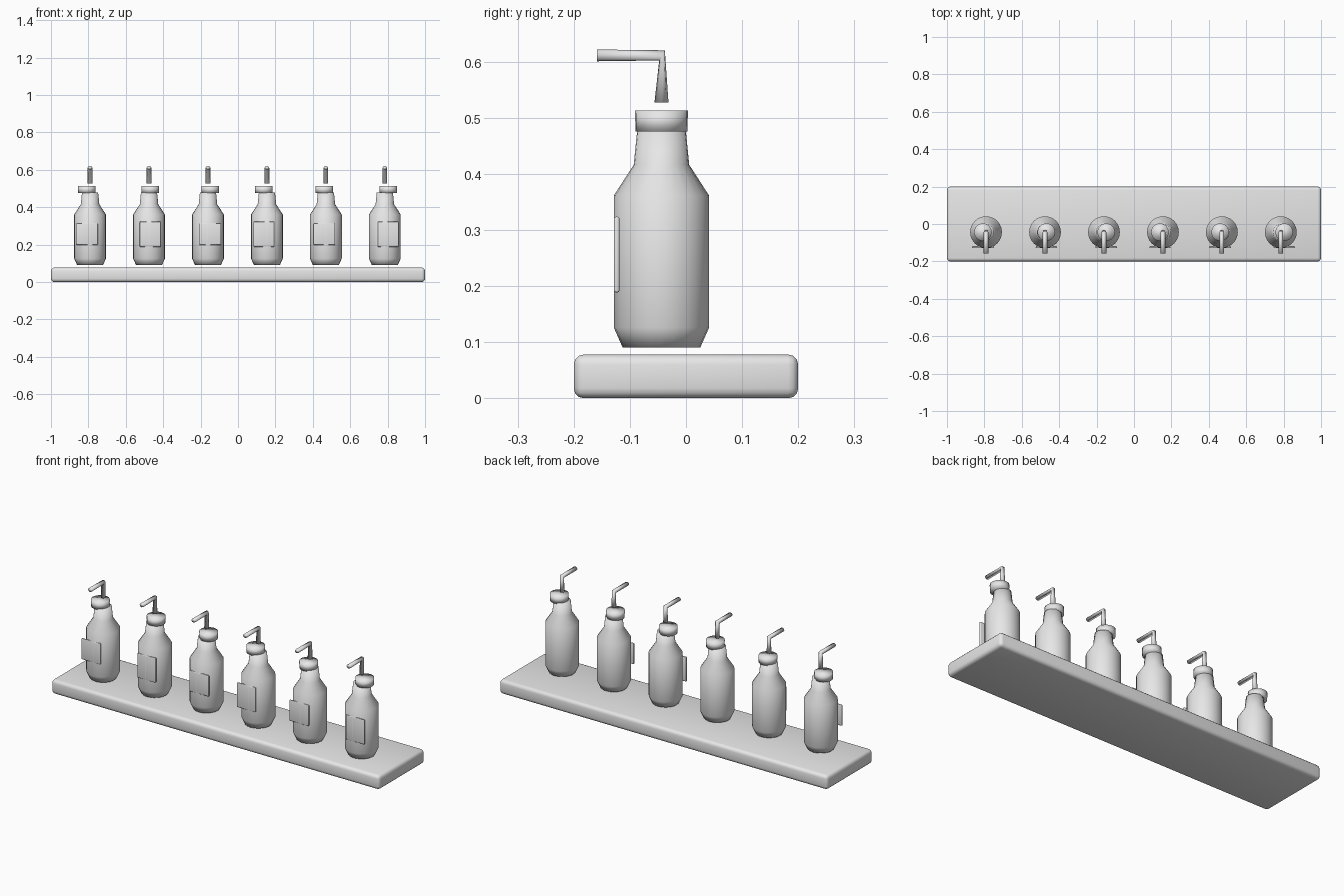
import bpy, bmesh
from math import cos, sin, tau, radians
from mathutils import Vector

cube = bpy.data.objects.get("Cube")
if cube:
    bpy.data.objects.remove(cube, do_unlink=True)

grey = bpy.data.materials.new("plain_grey")
grey.use_nodes = True
grey.diffuse_color = (0.8, 0.8, 0.8, 1)
grey.node_tree.nodes["Principled BSDF"].inputs["Base Color"].default_value = (0.8, 0.8, 0.8, 1)


def finish(bm, name, location, angle=180):
    """Turn a bmesh into a smooth-shaded object."""
    bmesh.ops.recalc_face_normals(bm, faces=bm.faces)
    mesh = bpy.data.meshes.new(name)
    bm.to_mesh(mesh)
    bm.free()
    mesh.materials.append(grey)
    obj = bpy.data.objects.new(name, mesh)
    obj.location = location
    bpy.context.collection.objects.link(obj)
    bpy.ops.object.select_all(action="DESELECT")
    obj.select_set(True)
    bpy.context.view_layer.objects.active = obj
    if angle < 180:
        bpy.ops.object.shade_smooth_by_angle(angle=radians(angle))
    else:
        bpy.ops.object.shade_smooth()
    return obj


def loft(name, rings, sides, location):
    """Skin a closed tube through rings given as (centre, axis_a, axis_b)."""
    bm = bmesh.new()
    loops = []
    for centre, a, b in rings:
        loops.append([bm.verts.new(Vector(centre) + Vector(a) * cos(tau * i / sides)
                                   + Vector(b) * sin(tau * i / sides)) for i in range(sides)])
    for low, high in zip(loops, loops[1:]):
        for i in range(sides):
            j = (i + 1) % sides
            bm.faces.new((low[i], low[j], high[j], high[i]))
    bm.faces.new(loops[0])
    bm.faces.new(loops[-1])
    return finish(bm, name, location)


def lathe(name, profile, location, sides=24):
    """Turn a (radius, height) profile around z."""
    return loft(name, [((0, 0, z), (r, 0, 0), (0, r, 0)) for r, z in profile], sides, location)


def rounded_box(name, size, bevel, location):
    bm = bmesh.new()
    bmesh.ops.create_cube(bm, size=1)
    bmesh.ops.scale(bm, vec=size, verts=bm.verts)
    bmesh.ops.bevel(bm, geom=bm.edges[:], offset=bevel, segments=3, profile=0.5, affect="EDGES")
    return finish(bm, name, location, 40)


# Shelf under the row
rounded_box("base_board", (2, 0.4, 0.078), 0.018, (0, 0, 0.039))

# Row of bottles; cap and label sit slightly off-centre on each one
BOTTLE = [(0.069, 0.09), (0.085, 0.126), (0.085, 0.361), (0.0495, 0.416), (0.043, 0.48)]
CAP = [(0.0465, 0.475), (0.047, 0.513)]
STRAW = [((0, 0, 0.527), (0.0125, 0, 0), (0, 0.0125, 0)),
         ((0, 0.001, 0.611), (0.0125, 0, 0), (0, 0.005, 0.009)),
         ((0, -0.115, 0.611), (0.0125, 0, 0), (0, 0, 0.0105))]
Y = -0.0437
shifts = [-0.017, 0.007, 0.012, -0.016, -0.009, 0.018]

for n, shift in enumerate(shifts):
    x = -0.791 + n * 0.3152
    lathe(f"bottle_{n + 1}", BOTTLE, (x, Y, 0))
    lathe(f"cap_{n + 1}", CAP, (x + shift, Y, 0))
    loft(f"straw_{n + 1}", STRAW, 8, (x, Y, 0))
    # Labels alternate between short and tall
    width, height = (0.113, 0.135) if n % 2 else (0.117, 0.115)
    rounded_box(f"label_{n + 1}", (width, 0.01, height), 0.004, (x + shift, -0.1235, 0.256))
